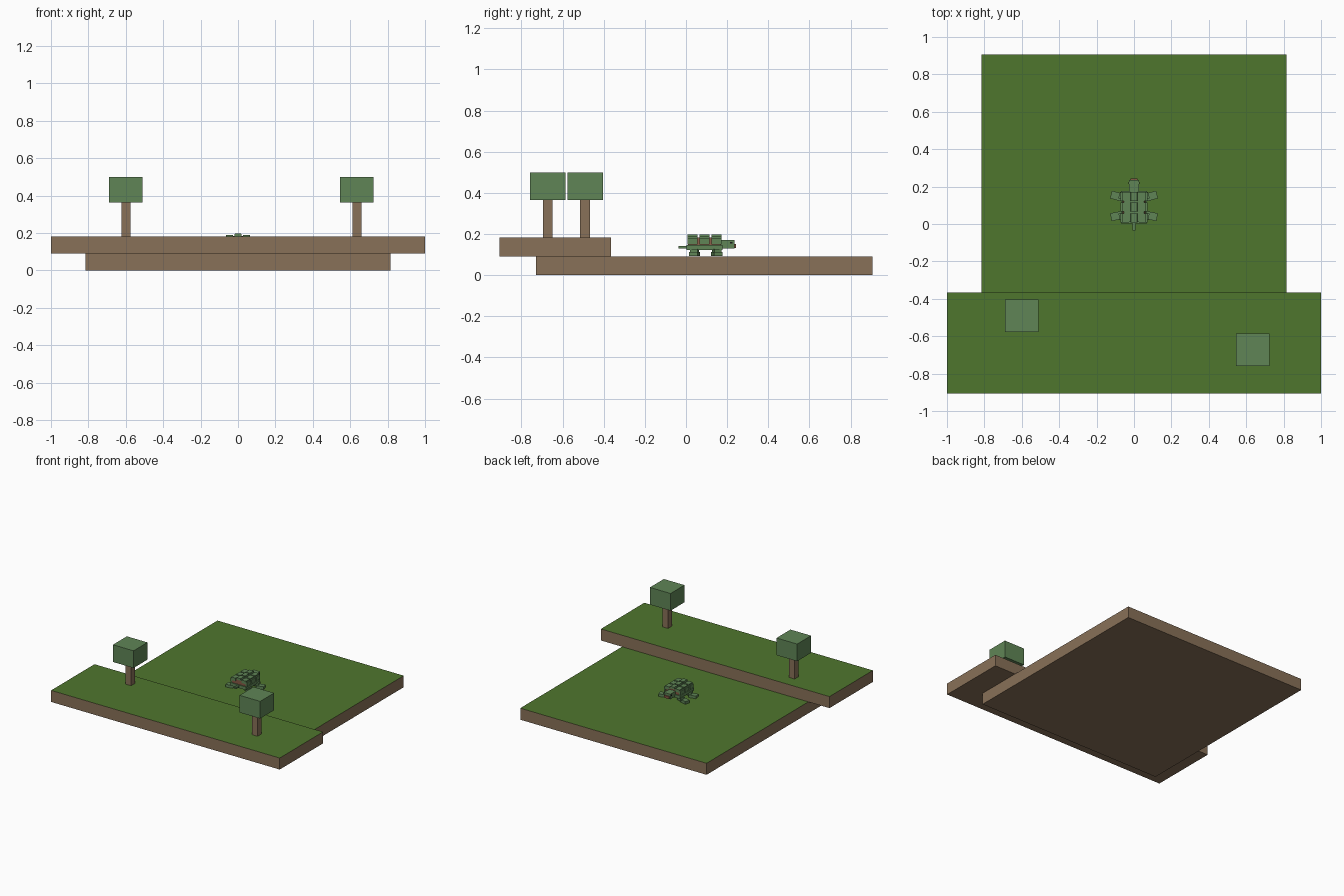
import bpy, bmesh, math
from mathutils import Matrix, Vector

if "Cube" in bpy.data.objects:
    bpy.data.objects.remove(bpy.data.objects["Cube"])


def mat(name, col):
    m = bpy.data.materials.new(name)
    m.diffuse_color = (*col, 1)
    m.use_nodes = True
    m.node_tree.nodes["Principled BSDF"].inputs["Base Color"].default_value = m.diffuse_color
    return m


GRASS = mat("grass green", (0.078, 0.18, 0.027))
EARTH = mat("earth brown", (0.25, 0.165, 0.098))
LEAF = mat("leaf green", (0.115, 0.235, 0.093))
RUST = mat("rust brown", (0.24, 0.10, 0.06))
DARK = mat("eye black", (0.01, 0.01, 0.01))


def box(name, x, y, z, material, top=None, turn=0, taper=1.0):
    """Box from (min, max) ranges, with optional top colour, turn and taper."""
    c = Vector(((x[0] + x[1]) / 2, (y[0] + y[1]) / 2, (z[0] + z[1]) / 2))
    size = (x[1] - x[0], y[1] - y[0], z[1] - z[0])
    bm = bmesh.new()
    bmesh.ops.create_cube(bm, size=1, matrix=Matrix.Diagonal((*size, 1)))
    for v in bm.verts:
        if v.co.z > 0:
            v.co.x *= taper
    bm.normal_update()
    if top:
        for f in bm.faces:
            f.material_index = int(f.normal.z > 0.9)
    bm.transform(Matrix.Translation(c) @ Matrix.Rotation(turn, 4, 'Z'))
    me = bpy.data.meshes.new(name)
    bm.to_mesh(me)
    bm.free()
    me.materials.append(material)
    if top:
        me.materials.append(top)
    ob = bpy.data.objects.new(name, me)
    bpy.context.collection.objects.link(ob)
    return ob


# Two grassy terraces
box("lower_terrace", (-0.815, 0.815), (-0.73, 0.907), (0, 0.091), EARTH, GRASS)
box("upper_terrace", (-1, 1), (-0.907, -0.365), (0.091, 0.182), EARTH, GRASS)

# Block trees
for i, (tx, ty) in enumerate([(-0.6, -0.49), (0.635, -0.672)]):
    box(f"tree_trunk_{i}", (tx - 0.024, tx + 0.024), (ty - 0.024, ty + 0.024),
        (0.182, 0.366), EARTH)
    box(f"tree_crown_{i}", (tx - 0.09, tx + 0.09), (ty - 0.087, ty + 0.087),
        (0.364, 0.5), LEAF)

# Tortoise shell: rust core with a green rim and belly
box("shell_core", (-0.064, 0.064), (0.01, 0.17), (0.125, 0.184), RUST, LEAF, taper=0.85)
box("shell_rim", (-0.07, 0.07), (0.003, 0.177), (0.122, 0.146), LEAF)

# Shell plates in three rows
for i in range(3):
    y0 = 0.008 + i * 0.058
    yr = (y0, y0 + 0.048)
    box(f"top_plate_{i}", (-0.02, 0.02), yr, (0.18, 0.197), LEAF, taper=0.85)
    for s in (-1, 1):
        box(f"shoulder_plate_{i}", sorted((s * 0.026, s * 0.064)), yr,
            (0.165, 0.189), LEAF)
        box(f"side_plate_{i}", sorted((s * 0.058, s * 0.073)), yr,
            (0.150, 0.180), LEAF)

# Legs with splayed flat feet
for s in (-1, 1):
    for name, cy, a in (("front", 0.15, 0.26), ("rear", 0.042, -0.2)):
        box(f"{name}_leg", sorted((s * 0.04, s * 0.08)), (cy - 0.018, cy + 0.018),
            (0.103, 0.128), LEAF, turn=s * a)
        box(f"{name}_foot", sorted((s * 0.066, s * 0.124)), (cy - 0.021, cy + 0.021),
            (0.092, 0.113), LEAF, turn=s * a)

# Head, beak, eyes and tail
box("head", (-0.028, 0.028), (0.17, 0.236), (0.13, 0.17), LEAF)
box("beak", (-0.02, 0.02), (0.23, 0.244), (0.133, 0.152), RUST)
for s in (-1, 1):
    box("eye", sorted((s * 0.026, s * 0.030)), (0.215, 0.225), (0.153, 0.162), DARK)
box("tail", (-0.008, 0.008), (-0.036, 0.012), (0.13, 0.141), LEAF)
